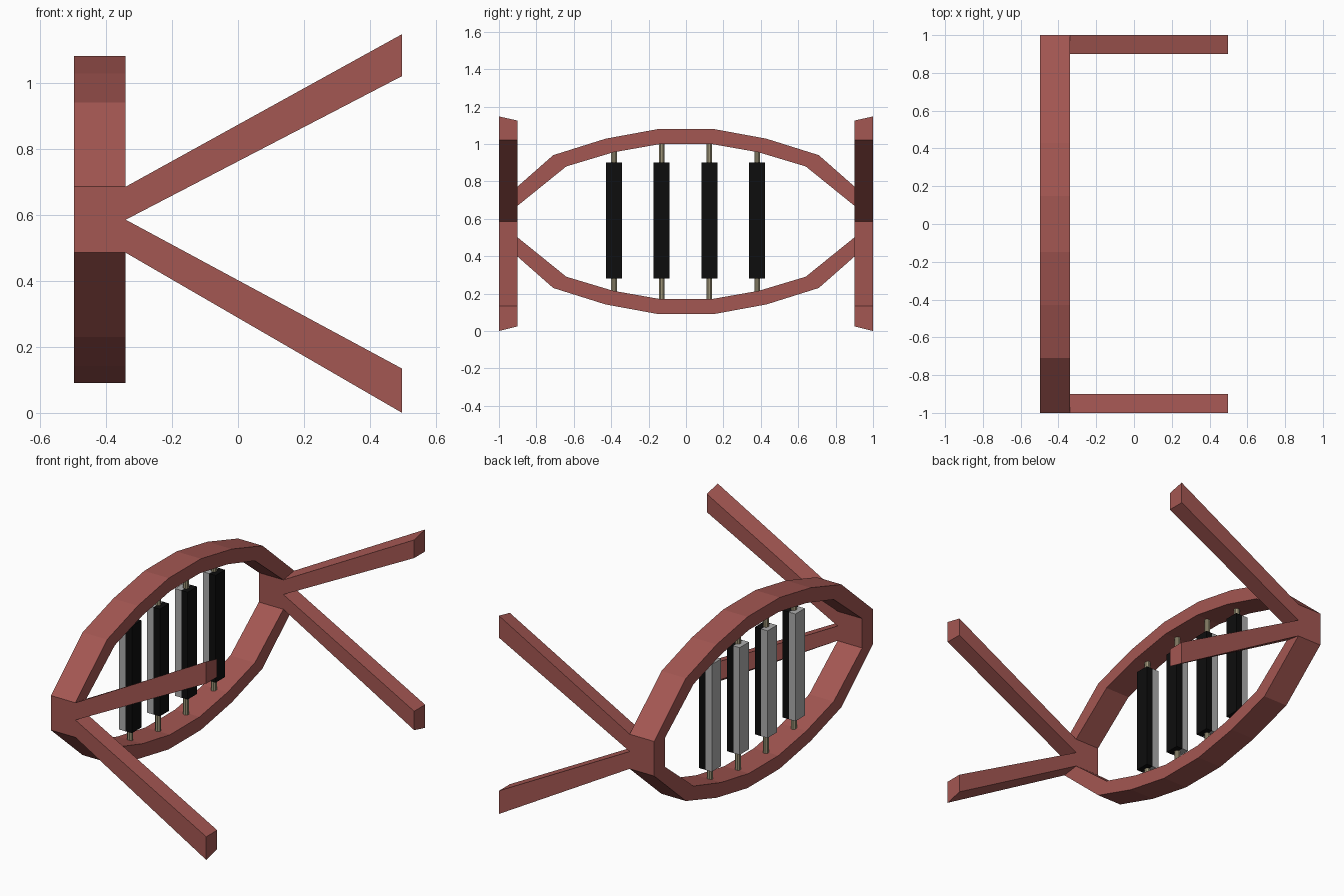
import bpy, bmesh, math

if "Cube" in bpy.data.objects:
    bpy.data.objects.remove(bpy.data.objects["Cube"])


def material(name, color):
    m = bpy.data.materials.new(name)
    m.diffuse_color = (*color, 1)
    m.use_nodes = True
    m.node_tree.nodes["Principled BSDF"].inputs["Base Color"].default_value = m.diffuse_color
    return m


RED = material("brick red", (0.37, 0.095, 0.085))
BLACK = material("panel black", (0.004, 0.004, 0.004))
GREY = material("panel grey", (0.42, 0.42, 0.42))
BEIGE = material("rod beige", (0.34, 0.30, 0.19))


def add_object(name, bm, mat):
    bmesh.ops.recalc_face_normals(bm, faces=bm.faces)
    me = bpy.data.meshes.new(name)
    bm.to_mesh(me)
    bm.free()
    me.materials.append(mat)
    ob = bpy.data.objects.new(name, me)
    bpy.context.collection.objects.link(ob)
    return ob


def loft(name, a, b, mat):
    """Solid between two quad or polygon sections."""
    bm = bmesh.new()
    va, vb = [bm.verts.new(p) for p in a], [bm.verts.new(p) for p in b]
    n = len(va)
    bm.faces.new(va)
    bm.faces.new(vb)
    for i in range(n):
        j = (i + 1) % n
        bm.faces.new((va[i], va[j], vb[j], vb[i]))
    return add_object(name, bm, mat)


def box(name, x0, x1, y0, y1, z0, z1, mat):
    def sec(x):
        return [(x, y0, z0), (x, y1, z0), (x, y1, z1), (x, y0, z1)]
    return loft(name, sec(x0), sec(x1), mat)


# Lens-shaped ring frame: a quarter outline mirrored to a closed loop
XB, XF, MID = -0.497, -0.34, 0.585
outer_q = [(1.0, 0.10), (0.71, 0.355), (0.43, 0.443), (0.147, 0.495)]
inner_q = [(0.9, 0.085), (0.64, 0.295), (0.39, 0.37), (0.135, 0.415)]


def closed(q):
    top = q + [(-y, z) for y, z in reversed(q)]
    return top + [(-y, -z) for y, z in top]


bm = bmesh.new()
loops = [[bm.verts.new((x, y, MID + z)) for y, z in closed(q)]
         for q, x in ((outer_q, XB), (outer_q, XF), (inner_q, XF), (inner_q, XB))]
n = len(loops[0])
for k in range(4):
    a, b = loops[k], loops[(k + 1) % 4]
    for i in range(n):
        j = (i + 1) % n
        bm.faces.new((a[i], a[j], b[j], b[i]))
add_object("ring_frame", bm, RED)

# Forked arms at both ends of the ring
for side, s in (("front", -1), ("back", 1)):
    def sec(x, out0, out1, in0, in1):
        return [(x, s, out0), (x, s, out1), (x, s * 0.9, in1), (x, s * 0.9, in0)]
    loft(side + "_upper_arm", sec(XF, 0.585, 0.685, 0.585, 0.67),
         sec(0.497, 1.02, 1.147, 1.02, 1.125), RED)
    loft(side + "_lower_arm", sec(XF, 0.485, 0.585, 0.50, 0.585),
         sec(0.497, 0.0, 0.134, 0.025, 0.134), RED)

# Two-tone slats, each on a thin rod that reaches the ring
XC = -0.42
for i, y in enumerate((-0.385, -0.13, 0.125, 0.38)):
    box(f"slat_front_{i}", XC, XC + 0.041, y - 0.043, y + 0.043, 0.28, 0.9, BLACK)
    box(f"slat_back_{i}", XC - 0.041, XC, y - 0.043, y + 0.043, 0.28, 0.9, GREY)
    reach = 0.42 if abs(y) < 0.2 else 0.378

    def ring(z):
        return [(XC + 0.016 * math.cos(t * math.pi / 4 + math.pi / 8),
                 y + 0.016 * math.sin(t * math.pi / 4 + math.pi / 8), z) for t in range(8)]
    loft(f"rod_{i}", ring(MID - reach), ring(MID + reach), BEIGE)
